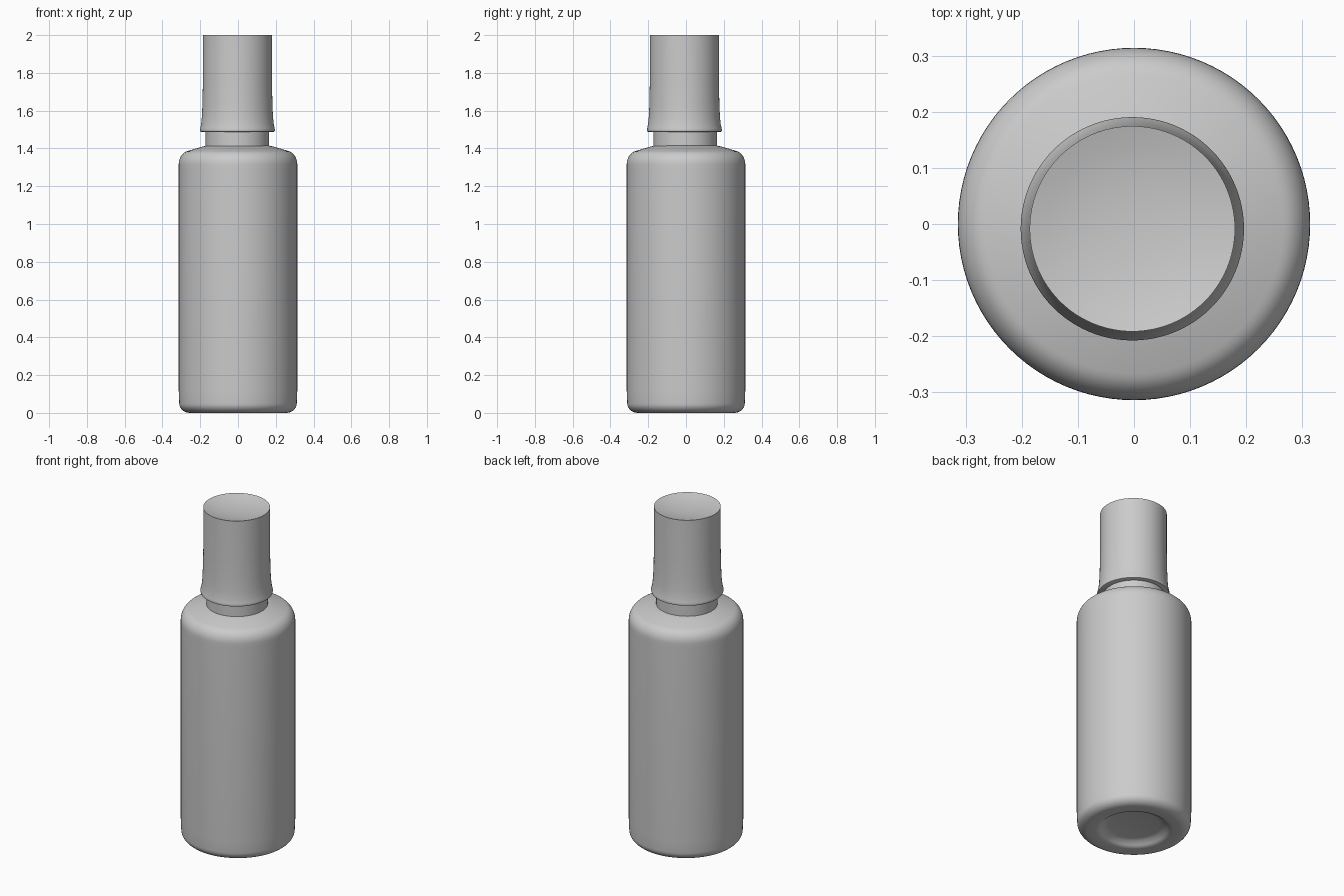
import bpy, bmesh, math

if "Cube" in bpy.data.objects:
    bpy.data.objects.remove(bpy.data.objects["Cube"])


def lathe(name, profile, center=(0, 0), steps=96):
    """Revolve a list of (radius, z) points around a vertical axis."""
    bm = bmesh.new()
    rings = []
    for r, z in profile:
        if r == 0:
            rings.append([bm.verts.new((0, 0, z))] * steps)
        else:
            rings.append([bm.verts.new((r * math.cos(2 * math.pi * i / steps),
                                        r * math.sin(2 * math.pi * i / steps), z))
                          for i in range(steps)])
    for a, b in zip(rings, rings[1:]):
        for i in range(steps):
            j = (i + 1) % steps
            bm.faces.new(list(dict.fromkeys((a[i], a[j], b[j], b[i]))))
    bmesh.ops.recalc_face_normals(bm, faces=bm.faces)
    mesh = bpy.data.meshes.new(name)
    bm.to_mesh(mesh)
    bm.free()
    obj = bpy.data.objects.new(name, mesh)
    obj.location = (*center, 0)
    bpy.context.collection.objects.link(obj)
    bpy.ops.object.select_all(action='DESELECT')
    obj.select_set(True)
    bpy.context.view_layer.objects.active = obj
    bpy.ops.object.shade_smooth_by_angle(angle=math.radians(40))
    return obj


def arc(cr, cz, rr, rz, a0, a1, n=8):
    """Elliptical corner in profile space, angles in degrees."""
    return [(cr + rr * math.cos(math.radians(a0 + (a1 - a0) * i / n)),
             cz + rz * math.sin(math.radians(a0 + (a1 - a0) * i / n)))
            for i in range(n + 1)]


# Bottle body: recessed base, rounded bottom edge, straight wall, sloping shoulder
lathe("bottle_body",
      [(0, 0.035), (0.14, 0.033), (0.165, 0.028), (0.185, 0.012), (0.195, 0.004), (0.21, 0.001)]
      + arc(0.255, 0.05, 0.056, 0.05, -90, 0)
      + [(0.314, 0.12), (0.314, 1.29)]
      + arc(0.254, 1.315, 0.06, 0.073, 0, 78)
      + [(0.225, 1.399), (0.19, 1.409), (0.165, 1.415), (0, 1.416)])

# Neck between shoulder and cap
lathe("neck", [(0, 1.40), (0.168, 1.40), (0.168, 1.50), (0, 1.50)], (-0.003, -0.004))

# Cap: flared rim at the bottom, near-straight wall, dished top
lathe("cap",
      [(0, 1.487), (0.19, 1.487), (0.197, 1.490), (0.199, 1.498), (0.197, 1.506),
       (0.192, 1.53), (0.188, 1.57), (0.185, 1.64), (0.183, 1.75), (0.183, 2.0),
       (0.15, 1.991), (0.11, 1.983), (0.06, 1.977), (0, 1.975)],
      (-0.003, -0.0085))
